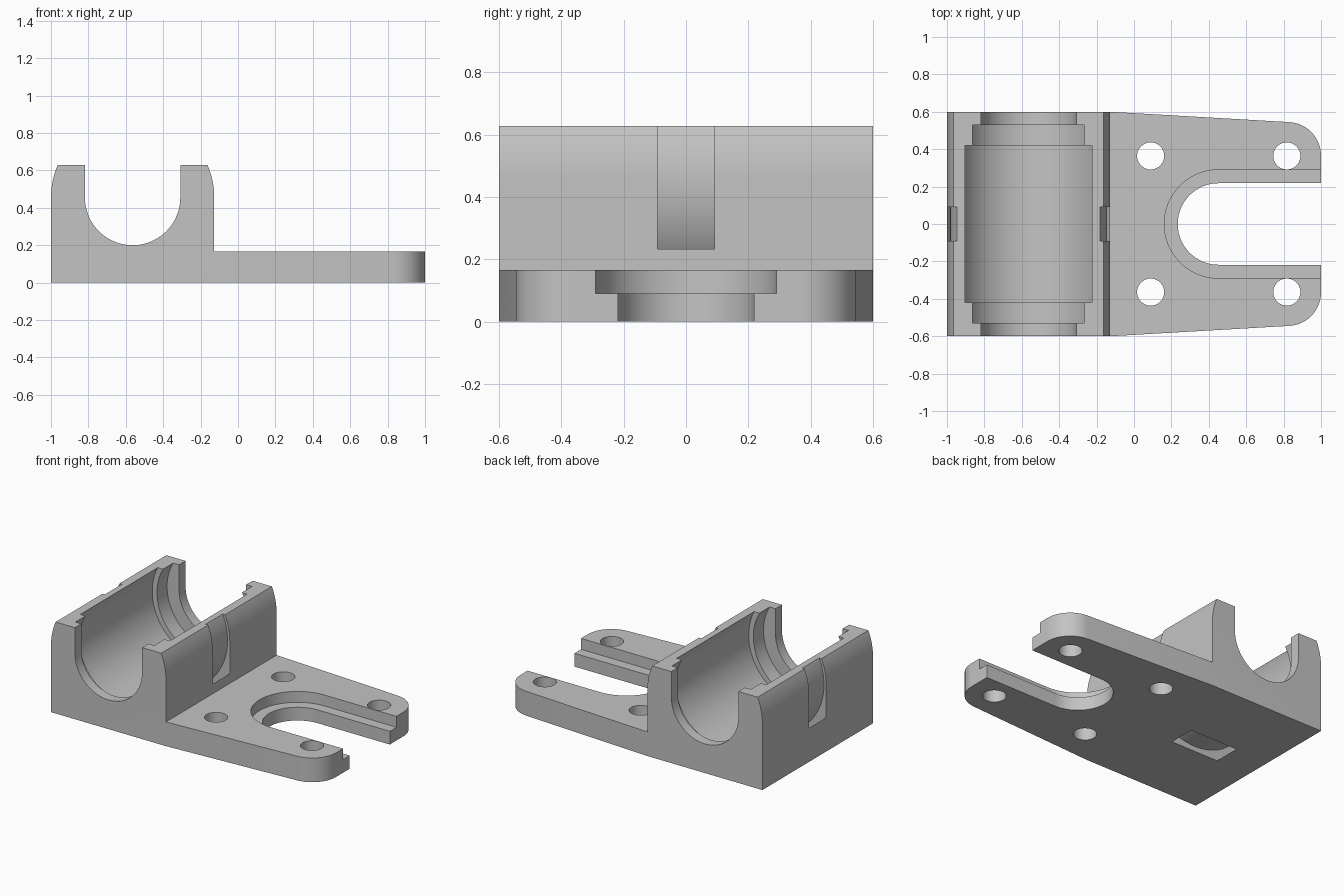
import bpy
import bmesh
from math import sin, cos, radians, asin, degrees
from mathutils import Vector

if "Cube" in bpy.data.objects:
    bpy.data.objects.remove(bpy.data.objects["Cube"], do_unlink=True)

HALF_W = 0.6        # half width of the body
PLATE_Z = 0.166     # plate thickness
TOP_Z = 0.628       # top of the clamp arms
BORE = (-0.5635, 0.455)  # bore axis in x, z
R = 0.4365          # radius of the rounded shoulders
SLOT_X = 0.452      # centre of the slot's round end


def arc(c, r, a0, a1, n=32):
    """Points on an arc between two angles in degrees."""
    angles = [radians(a0 + (a1 - a0) * i / n) for i in range(n + 1)]
    return [(c[0] + r * cos(a), c[1] + r * sin(a)) for a in angles]


def prism(name, pts, axis, lo, hi):
    """Extrude a closed outline along y (outline in xz) or z (outline in xy)."""
    def place(p, t):
        return (p[0], t, p[1]) if axis == "y" else (p[0], p[1], t)
    bm = bmesh.new()
    face = bm.faces.new([bm.verts.new(place(p, lo)) for p in pts])
    out = bmesh.ops.extrude_face_region(bm, geom=[face])
    moved = [v for v in out["geom"] if isinstance(v, bmesh.types.BMVert)]
    shift = Vector(place((0, 0), hi - lo))
    bmesh.ops.translate(bm, verts=moved, vec=shift)
    bmesh.ops.recalc_face_normals(bm, faces=bm.faces)
    mesh = bpy.data.meshes.new(name)
    bm.to_mesh(mesh)
    bm.free()
    obj = bpy.data.objects.new(name, mesh)
    bpy.context.collection.objects.link(obj)
    return obj


def combine(target, tool, operation="DIFFERENCE"):
    """Apply a boolean and discard its tool."""
    tool.hide_render = True
    mod = target.modifiers.new("bool", "BOOLEAN")
    mod.operation = operation
    mod.solver = "EXACT"
    mod.object = tool
    bpy.context.view_layer.objects.active = target
    bpy.ops.object.modifier_apply(modifier=mod.name)
    bpy.data.objects.remove(tool, do_unlink=True)


# Side profile: clamp block with rounded shoulders, then the low plate
lean = degrees(asin((TOP_Z - BORE[1]) / R))
side = [(BORE[0] - R, 0), (1.2, 0), (1.2, PLATE_Z), (BORE[0] + R, PLATE_Z)]
side += arc(BORE, R, 0, lean, 12) + arc(BORE, R, 180 - lean, 180, 12)
body = prism("bearing_mount", side, "y", -0.8, 0.8)

# Plan outline: tapering plate with rounded end corners
corner = arc((0.82, 0.365), 0.18, 0, 86.6, 24)
half = corner + [(BORE[0] + R, HALF_W), (-1.2, HALF_W)]
plan = half + [(x, -y) for x, y in reversed(half)]
combine(body, prism("plan_outline", plan, "z", -0.5, 1.5), "INTERSECT")

# Straight-sided channel through the whole clamp
channel = arc(BORE, 0.255, 180, 360, 48)
channel += [(BORE[0] + 0.255, 1), (BORE[0] - 0.255, 1)]
combine(body, prism("channel_cutter", channel, "y", -0.8, 0.8))

# Round bearing seat and its end steps, closing in above the axis
for radius, reach in ((0.346, 0.53), (0.3815, 0.42)):
    seat = arc(BORE, radius, 0, 360, 96)[:-1]
    combine(body, prism("seat_cutter", seat, "y", -reach, reach))

# Strap channel curving round the seat and breaking through the base
strap = arc(BORE, 0.49, 140, 400, 80) + arc(BORE, 0.42, 400, 140, 80)
combine(body, prism("strap_cutter", strap, "y", -0.092, 0.092))

# Open slot in the plate with a recessed ledge
for radius, lo, hi in ((0.218, -0.1, 0.12), (0.29, 0.091, 0.4)):
    slot = arc((SLOT_X, 0), radius, 90, 270, 48)
    slot += [(1.2, -radius), (1.2, radius)]
    combine(body, prism("slot_cutter", slot, "z", lo, hi))

# Four screw holes
for x in (0.089, 0.817):
    for y in (-0.364, 0.364):
        hole = arc((x, y), 0.0725, 0, 360, 40)[:-1]
        combine(body, prism("hole_cutter", hole, "z", -0.1, 0.4))

# Single grey finish
grey = bpy.data.materials.new("plain_grey")
grey.use_nodes = True
colour = (0.55, 0.55, 0.55, 1)
grey.diffuse_color = colour
grey.node_tree.nodes["Principled BSDF"].inputs["Base Color"].default_value = colour
body.data.materials.clear()
body.data.materials.append(grey)

bpy.ops.object.select_all(action="DESELECT")
body.select_set(True)
bpy.context.view_layer.objects.active = body
bpy.ops.object.shade_smooth_by_angle(angle=radians(20))
